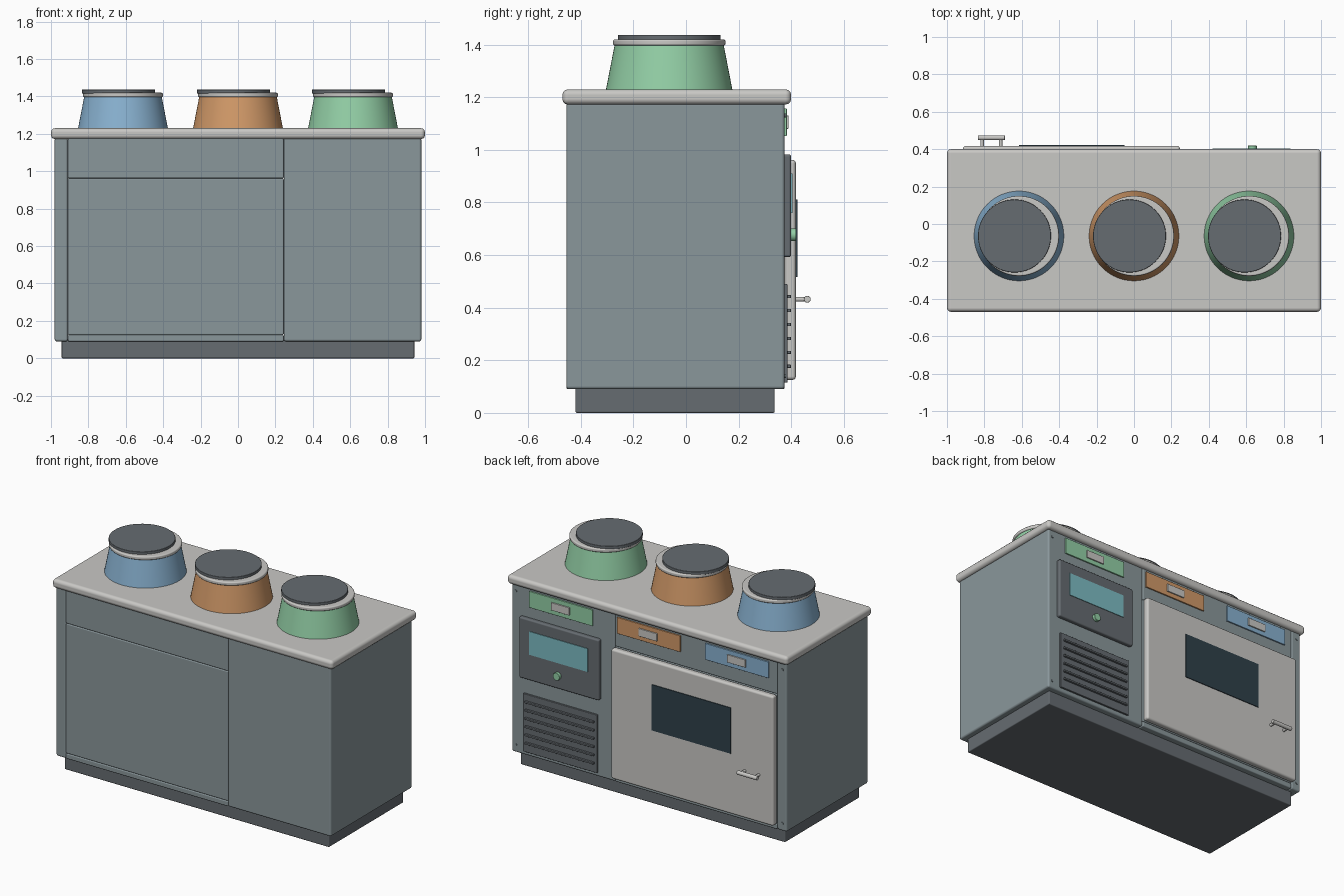
import bpy, bmesh, math
from mathutils import Matrix, Vector

old = bpy.data.objects.get("Cube")
if old:
    bpy.data.objects.remove(old, do_unlink=True)


def material(name, r, g, b):
    """Flat colour given as 0-255 display values, stored as linear."""
    lin = [((c / 255 + 0.055) / 1.055) ** 2.4 for c in (r, g, b)] + [1.0]
    m = bpy.data.materials.new(name)
    m.use_nodes = True
    m.diffuse_color = lin
    bsdf = next(n for n in m.node_tree.nodes if n.type == 'BSDF_PRINCIPLED')
    bsdf.inputs["Base Color"].default_value = lin
    bsdf.inputs["Roughness"].default_value = 0.6
    return m


BODY = material("blue grey", 138, 151, 155)
DARK = material("dark grey", 102, 108, 113)
PALE = material("off white", 201, 200, 197)
BLUE = material("soft blue", 137, 178, 209)
ORANGE = material("soft orange", 209, 153, 104)
GREEN = material("soft green", 147, 207, 166)
TEAL = material("teal glass", 125, 188, 196)
GLASS = material("dark glass", 47, 64, 74)


def finish(name, bm, mat, bevel):
    me = bpy.data.meshes.new(name)
    bm.to_mesh(me)
    bm.free()
    me.materials.append(mat)
    for p in me.polygons:
        p.use_smooth = True
    ob = bpy.data.objects.new(name, me)
    bpy.context.collection.objects.link(ob)
    if bevel:
        mod = ob.modifiers.new("Bevel", 'BEVEL')
        mod.width = bevel
        mod.segments = 3
        mod.limit_method = 'ANGLE'
        mod.angle_limit = math.radians(40)
        mod.harden_normals = True
    else:
        me.set_sharp_from_angle(angle=math.radians(35))
    return ob


def box(name, x, y, z, mat, bevel=0.0):
    """Box from (low, high) ranges."""
    bm = bmesh.new()
    bmesh.ops.create_cube(bm, size=1)
    lo, hi = Vector((x[0], y[0], z[0])), Vector((x[1], y[1], z[1]))
    size = hi - lo
    for v in bm.verts:
        v.co = (lo + hi) / 2 + Vector(a * b for a, b in zip(v.co, size))
    return finish(name, bm, mat, bevel)


def rod(name, start, end, r1, mat, r2=None, bevel=0.0, sides=48):
    """Cylinder or cone between two points."""
    a, b = Vector(start), Vector(end)
    turn = (b - a).to_track_quat('Z', 'Y').to_matrix().to_4x4()
    bm = bmesh.new()
    bmesh.ops.create_cone(bm, cap_ends=True, segments=sides, radius1=r1,
                          radius2=r1 if r2 is None else r2, depth=(b - a).length,
                          matrix=Matrix.Translation((a + b) / 2) @ turn)
    return finish(name, bm, mat, bevel)


FRONT, BACK = -0.455, 0.375
DEPTH = (FRONT, BACK)
LEFT, SPLIT, POST, RIGHT = 0.98, 0.245, -0.91, -0.98

# Cabinet carcass
box("plinth", (-0.943, 0.943), (-0.42, 0.337), (0, 0.1), DARK, 0.006)
box("side_cabinet", (SPLIT, LEFT), DEPTH, (0.09, 1.18), BODY, 0.012)
box("side_post", (RIGHT, POST), DEPTH, (0.09, 1.18), BODY, 0.012)
for name, z in (("base_rail", (0.09, 0.125)), ("oven_body", (0.125, 0.962)),
                ("drawer_body", (0.962, 1.18))):
    box(name, (POST, SPLIT), DEPTH, z, BODY, 0.007)
box("countertop", (-1, 1), (-0.47, 0.4), (1.172, 1.23), PALE, 0.022)

# Three lidded pots and the matching drawers
for name, mat, x, dx in (("blue", BLUE, -0.615, -0.63), ("orange", ORANGE, 0, 0),
                         ("green", GREEN, 0.615, 0.625)):
    y = -0.064
    rod(name + "_pot", (x, y, 1.225), (x, y, 1.4), 0.241, mat, 0.207, 0.005, 64)
    rod(name + "_pot_rim", (x, y, 1.396), (x, y, 1.42), 0.214, PALE, bevel=0.008, sides=64)
    rod(name + "_pot_lid", (x - 0.024, y, 1.415), (x - 0.024, y, 1.437), 0.195, DARK,
        bevel=0.003, sides=64)
    box(name + "_drawer", (dx - 0.226, dx + 0.226), (BACK - 0.01, 0.383),
        (1.052, 1.157), mat, 0.002)
    box(name + "_drawer_tab", (dx - 0.065, dx + 0.065), (0.38, 0.39),
        (1.08, 1.13), PALE, 0.002)

# Oven door with window and handle
box("oven_door", (-0.914, SPLIT), (BACK, 0.418), (0.125, 0.962), PALE, 0.014)
box("oven_window", (-0.615, -0.05), (0.412, 0.423), (0.517, 0.812), GLASS)
rod("handle_bar", (-0.835, 0.461, 0.432), (-0.69, 0.461, 0.432), 0.013, PALE,
    bevel=0.003, sides=24)
for i, x in enumerate((-0.812, -0.713)):
    rod(f"handle_post_{i}", (x, 0.41, 0.432), (x, 0.461, 0.432), 0.009, PALE, sides=20)

# Control panel with screen and knob
MID = 0.628
box("control_panel", (MID - 0.285, MID + 0.285), (BACK - 0.01, 0.4), (0.592, 0.983),
    DARK, 0.01)
box("screen", (MID - 0.208, MID + 0.208), (0.395, 0.404), (0.76, 0.91), TEAL)
rod("knob", (MID + 0.005, 0.395, 0.677), (MID + 0.005, 0.419, 0.677), 0.024, GREEN,
    bevel=0.003, sides=32)

# Vent grille with slats
box("vent_panel", (MID - 0.265, MID + 0.265), (BACK - 0.01, 0.386), (0.115, 0.49),
    DARK, 0.004)
for i in range(6):
    z = 0.177 + i * 0.053
    box(f"vent_slat_{i}", (MID - 0.245, MID + 0.245), (0.38, 0.399),
        (z - 0.006, z + 0.006), DARK, 0.002)

# Corner screws on the equipment side
for x in (-0.95, 0.95):
    for z in (0.14, 1.13):
        rod("corner_screw", (x, BACK - 0.01, z), (x, BACK + 0.005, z), 0.008, BODY, sides=16)
